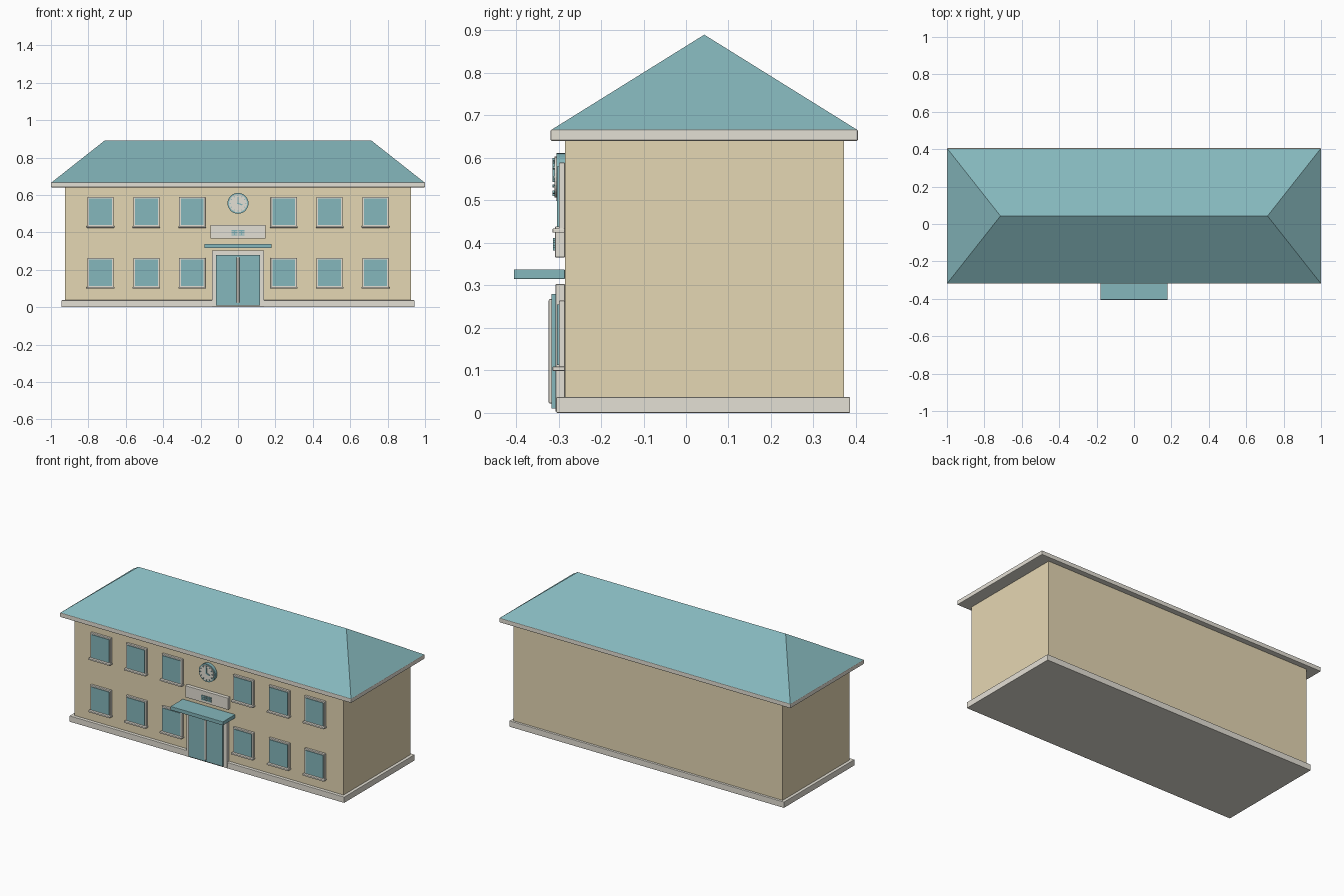
import bpy, bmesh, math
from mathutils import Matrix

if "Cube" in bpy.data.objects:
    bpy.data.objects.remove(bpy.data.objects["Cube"])


def srgb(r, g, b):
    f = lambda c: c / 12.92 if c <= 0.04045 else ((c + 0.055) / 1.055) ** 2.4
    return (f(r / 255), f(g / 255), f(b / 255), 1)


def material(name, color):
    m = bpy.data.materials.new(name)
    m.diffuse_color = color
    m.use_nodes = True
    m.node_tree.nodes["Principled BSDF"].inputs["Base Color"].default_value = m.diffuse_color
    return m


TEAL = material("teal", srgb(133, 183, 188))
TAN = material("tan wall", srgb(229, 215, 179))
TRIM = material("pale trim", srgb(228, 224, 213))


def finish(name, bm, mat):
    bmesh.ops.recalc_face_normals(bm, faces=bm.faces[:])
    me = bpy.data.meshes.new(name)
    bm.to_mesh(me)
    bm.free()
    me.materials.append(mat)
    ob = bpy.data.objects.new(name, me)
    bpy.context.collection.objects.link(ob)
    return ob


def add_box(bm, x0, x1, y0, y1, z0, z1):
    mat = Matrix.Translation(((x0 + x1) / 2, (y0 + y1) / 2, (z0 + z1) / 2))
    mat = mat @ Matrix.Diagonal((x1 - x0, y1 - y0, z1 - z0, 1))
    return bmesh.ops.create_cube(bm, size=1, matrix=mat)["verts"]


def box(name, mat, *dims, bevel=0):
    bm = bmesh.new()
    add_box(bm, *dims)
    ob = finish(name, bm, mat)
    if bevel:
        mod = ob.modifiers.new("soft edges", 'BEVEL')
        mod.width = bevel
        mod.segments = 2
    return ob


WALL = -0.285  # front wall plane

# Main building standing on its plinth slab, and eaves
box("walls", TAN, -0.924, 0.924, WALL, 0.372, 0.02, 0.645)
box("plinth", TRIM, -0.943, 0.943, -0.305, 0.386, 0, 0.037, bevel=0.002)
box("eaves", TRIM, -1, 1, -0.319, 0.405, 0.64, 0.667, bevel=0.004)

# Hipped roof: a box whose top is pinched to a ridge
bm = bmesh.new()
for v in add_box(bm, -0.998, 0.998, -0.317, 0.403, 0.666, 0.89):
    if v.co.z > 0.8:
        v.co.x = math.copysign(0.714, v.co.x)
        v.co.y = 0.043
bmesh.ops.remove_doubles(bm, verts=bm.verts[:], dist=0.001)
finish("hip_roof", bm, TEAL)

# Windows: frame, glass and sill
for row, z in (("lower", 0.105), ("upper", 0.43)):
    for i, x in enumerate((-0.735, -0.49, -0.245, 0.245, 0.49, 0.735)):
        tag = f"{row}_{i + 1}"
        box("window_frame_" + tag, TRIM, x - 0.07, x + 0.07, -0.299, WALL, z, z + 0.159, bevel=0.002)
        box("window_glass_" + tag, TEAL, x - 0.061, x + 0.061, -0.303, -0.295, z + 0.008, z + 0.15)
        box("window_sill_" + tag, TRIM, x - 0.074, x + 0.074, -0.314, WALL, z - 0.006, z + 0.004, bevel=0.002)

# Entrance: surround, two door leaves, centre mullion and canopy
box("door_surround", TRIM, -0.14, 0.14, -0.307, WALL, 0.003, 0.303, bevel=0.002)
for side in (-1, 1):
    a, b = sorted((side * 0.001, side * 0.117))
    box("door_leaf", TEAL, a, b, -0.317, -0.3, 0.01, 0.28)
box("door_mullion", TRIM, -0.007, 0.007, -0.323, -0.314, 0.022, 0.268, bevel=0.003)
box("entrance_canopy", TEAL, -0.18, 0.18, -0.405, WALL, 0.315, 0.338, bevel=0.002)

# Name board with a plain block ornament
box("name_board", TRIM, -0.147, 0.147, -0.308, WALL, 0.366, 0.439, bevel=0.002)
bm = bmesh.new()
for x in (-0.018, 0.018):
    for z in (0.386, 0.397, 0.408):
        add_box(bm, x - 0.016, x + 0.016, -0.313, -0.307, z - 0.0035, z + 0.0035)
    add_box(bm, x - 0.003, x + 0.003, -0.3125, -0.307, 0.386, 0.408)
finish("board_ornament", bm, TEAL)

# Clock: teal case, pale dial, hour marks and hands
CZ = 0.555
turn = Matrix.Rotation(math.pi / 2, 4, 'X')


def disc(name, mat, radius, front):
    bm = bmesh.new()
    depth = WALL - front
    bmesh.ops.create_cone(bm, cap_ends=True, segments=32, radius1=radius, radius2=radius, depth=depth,
                          matrix=Matrix.Translation((0, front + depth / 2, CZ)) @ turn)
    finish(name, bm, mat)


disc("clock_case", TEAL, 0.056, -0.305)
disc("clock_dial", TRIM, 0.048, -0.309)


def radial(bm, angle, r0, r1, half):
    verts = add_box(bm, -half, half, -0.314, -0.308, r0, r1)
    m = Matrix.Translation((0, 0, CZ)) @ Matrix.Rotation(math.radians(angle), 4, 'Y')
    bmesh.ops.transform(bm, matrix=m, verts=verts)


bm = bmesh.new()
for k in range(12):
    radial(bm, k * 30, 0.038, 0.045, 0.002)
finish("clock_marks", bm, TEAL)
bm = bmesh.new()
radial(bm, 0, -0.004, 0.034, 0.003)
radial(bm, 110, -0.004, 0.024, 0.0035)
finish("clock_hands", bm, TEAL)
